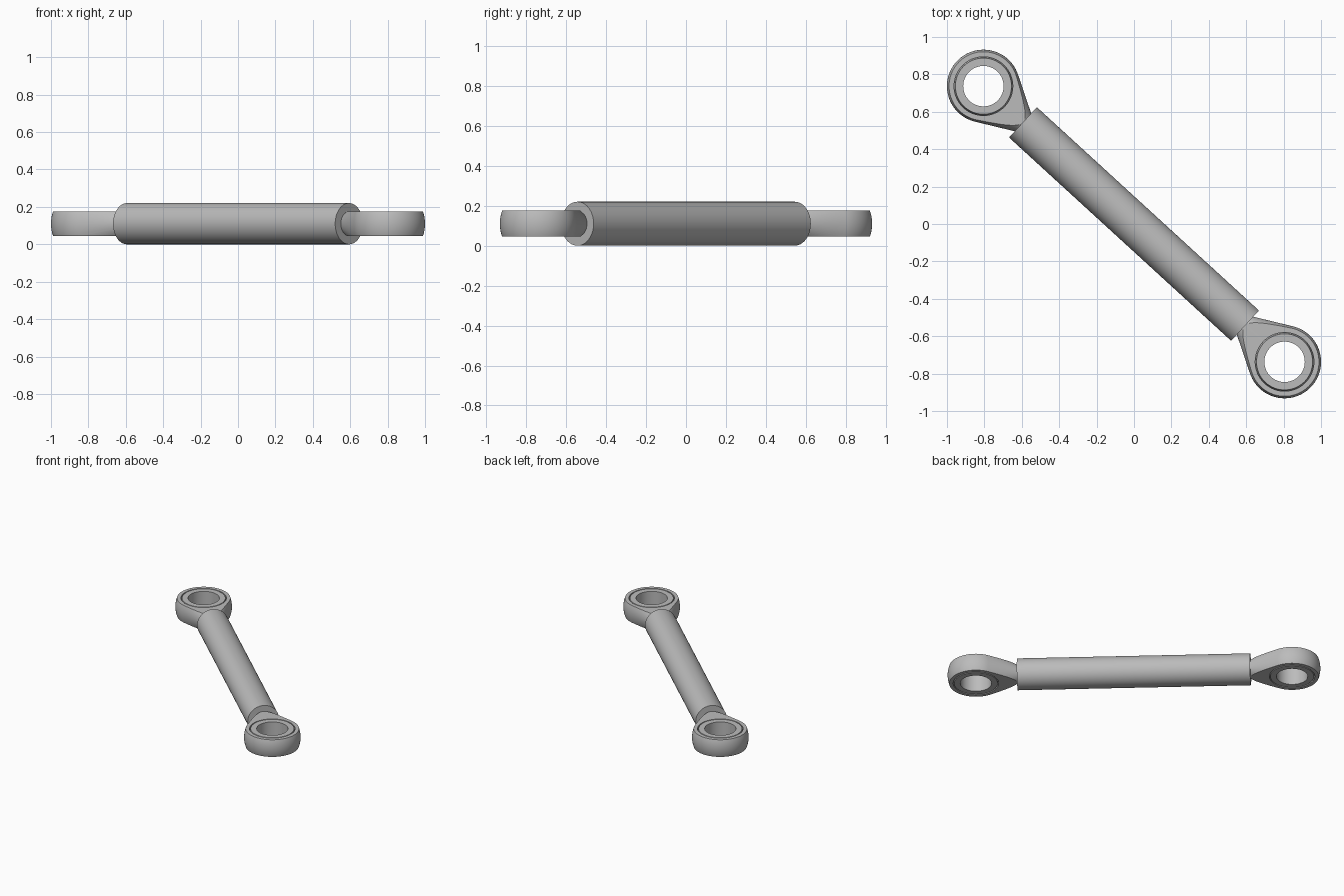
import bpy, bmesh, math
from mathutils import Matrix, Vector

if "Cube" in bpy.data.objects:
    bpy.data.objects.remove(bpy.data.objects["Cube"])

ROD_R, ROD_HALF = 0.11, 0.805      # tube radius and half length
EYE_R, EYE_HALF = 0.195, 0.065     # rod end eye radius and half thickness
NECK_R = 0.065
BORE_R, HOLE_R = 0.157, 0.108
EYE_X, EYE_Y = 0.805, 0.737
EYE_DIST = math.hypot(EYE_X, EYE_Y)
ANGLE = math.atan2(-EYE_Y, EYE_X)

steel = bpy.data.materials.new("steel grey")
steel.use_nodes = True
grey = (0.5, 0.5, 0.5, 1)
steel.diffuse_color = grey
steel.node_tree.nodes["Principled BSDF"].inputs["Base Color"].default_value = grey


def revolve(name, profile, axis, steps=96):
    """Spin a list of (radius, height) points around z, then turn z onto axis."""
    bm = bmesh.new()
    verts = [bm.verts.new((r, 0, h)) for r, h in profile]
    edges = [bm.edges.new(pair) for pair in zip(verts, verts[1:])]
    bmesh.ops.spin(bm, geom=verts + edges, cent=(0, 0, 0), axis=(0, 0, 1),
                   angle=math.tau, steps=steps)
    bmesh.ops.remove_doubles(bm, verts=bm.verts, dist=1e-5)
    bmesh.ops.recalc_face_normals(bm, faces=bm.faces)
    bm.transform(Vector((0, 0, 1)).rotation_difference(Vector(axis)).to_matrix().to_4x4())
    mesh = bpy.data.meshes.new(name)
    bm.to_mesh(mesh)
    bm.free()
    mesh.materials.append(steel)
    ob = bpy.data.objects.new(name, mesh)
    bpy.context.collection.objects.link(ob)
    return ob


def cylinder(name, radius, half, axis):
    return revolve(name, [(0, -half), (radius, -half), (radius, half), (0, half)], axis)


def smooth(ob):
    bpy.ops.object.select_all(action='DESELECT')
    ob.select_set(True)
    bpy.context.view_layer.objects.active = ob
    bpy.ops.object.shade_smooth_by_angle(angle=math.radians(25))


def cut(ob, cutter, operation):
    """Apply a boolean and discard the cutter."""
    cutter.hide_render = True
    mod = ob.modifiers.new("cut", 'BOOLEAN')
    mod.object, mod.operation, mod.solver = cutter, operation, 'EXACT'
    bpy.context.view_layer.update()
    result = bpy.data.meshes.new_from_object(
        ob.evaluated_get(bpy.context.evaluated_depsgraph_get()))
    ob.modifiers.clear()
    ob.data = result
    bpy.data.objects.remove(cutter)


# Tube
tube = cylinder("tube", ROD_R, ROD_HALF, (1, 0, 0))
tube.matrix_world = Matrix.Translation((0, 0, ROD_R)) @ Matrix.Rotation(ANGLE, 4, 'Z')
smooth(tube)

# Eye profile: a ball running tangentially into a cone that meets the tube
neck_len = EYE_DIST - ROD_HALF
taper = (math.asin(EYE_R / math.hypot(neck_len, NECK_R))
         - math.atan2(NECK_R, neck_len))
start, end = -math.pi / 2, taper
arc = [start + (end - start) * i / 40 for i in range(41)]
eye_profile = [(EYE_R * math.cos(a) if i else 0, EYE_R * math.sin(a))
               for i, a in enumerate(arc)]
eye_profile += [(NECK_R, neck_len), (NECK_R, neck_len + 0.02), (0, neck_len + 0.02)]

# Bearing ring: slightly barrelled outside, straight hole inside
barrel = [(BORE_R + 0.001 - 0.008 * (k / 4) ** 2, EYE_HALF * k / 4) for k in range(-4, 5)]
ring_profile = [(HOLE_R, -EYE_HALF)] + barrel + [(HOLE_R, EYE_HALF), (HOLE_R, -EYE_HALF)]

# Both ends, the second turned half way round
for side, turn in (("right", 0), ("left", math.pi)):
    place = (Matrix.Translation((0, 0, ROD_R)) @ Matrix.Rotation(ANGLE + turn, 4, 'Z')
             @ Matrix.Translation((-EYE_DIST, 0, 0)))
    eye = revolve(side + "_rod_eye", eye_profile, (1, 0, 0))
    cut(eye, cylinder("slab_cutter", 1, EYE_HALF, (0, 0, 1)), 'INTERSECT')
    cut(eye, cylinder("bore_cutter", BORE_R, 0.3, (0, 0, 1)), 'DIFFERENCE')
    ring = revolve(side + "_bearing_ring", ring_profile, (0, 0, 1))
    for ob in (eye, ring):
        ob.matrix_world = place
        smooth(ob)
